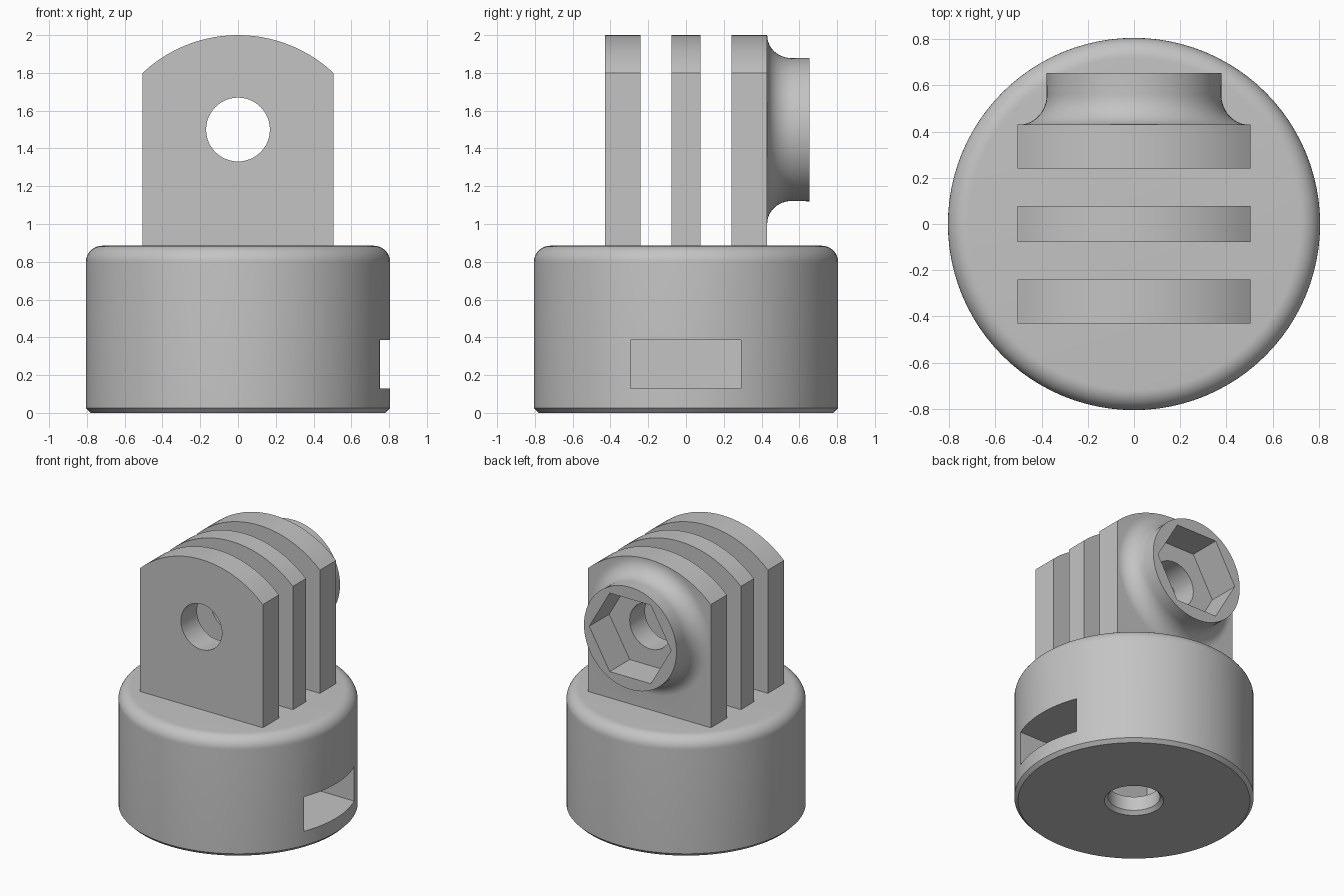
import bpy, bmesh
from math import sin, cos, pi, radians, sqrt
from mathutils import Matrix

if "Cube" in bpy.data.objects:
    bpy.data.objects.remove(bpy.data.objects["Cube"], do_unlink=True)

grey = bpy.data.materials.new("plain grey")
grey.use_nodes = True
COLOUR = (0.55, 0.55, 0.55, 1)
grey.diffuse_color = COLOUR
grey.node_tree.nodes["Principled BSDF"].inputs["Base Color"].default_value = COLOUR

HINGE_Z = 1.5
# Stands a z-axis shape up so that it points to the back at hinge height
TO_BACK = Matrix.Translation((0, 0, HINGE_Z)) @ Matrix.Rotation(radians(-90), 4, 'X')


def finish(name, bm, matrix=Matrix()):
    bmesh.ops.transform(bm, matrix=matrix, verts=bm.verts)
    bmesh.ops.recalc_face_normals(bm, faces=bm.faces)
    mesh = bpy.data.meshes.new(name)
    bm.to_mesh(mesh)
    bm.free()
    mesh.materials.append(grey)
    obj = bpy.data.objects.new(name, mesh)
    bpy.context.collection.objects.link(obj)
    return obj


def lathe(name, profile, sides, matrix=Matrix()):
    """Closed solid of revolution from (radius, height) points."""
    bm = bmesh.new()
    rings = [[bm.verts.new((r * cos(2 * pi * i / sides), r * sin(2 * pi * i / sides), z))
              for i in range(sides)] for r, z in profile]
    for low, high in zip(rings, rings[1:]):
        for i in range(sides):
            j = (i + 1) % sides
            bm.faces.new((low[i], low[j], high[j], high[i]))
    bm.faces.new(rings[0])
    bm.faces.new(rings[-1])
    return finish(name, bm, matrix)


def box(name, low, high):
    bm = bmesh.new()
    bmesh.ops.create_cube(bm, size=1)
    for v in bm.verts:
        v.co = [a if c < 0 else b for a, b, c in zip(low, high, v.co)]
    return finish(name, bm)


def combine(target, tool, operation='DIFFERENCE'):
    tool.hide_render = True
    mod = target.modifiers.new("combine", 'BOOLEAN')
    mod.operation, mod.solver, mod.object = operation, 'EXACT', tool
    bpy.context.view_layer.objects.active = target
    bpy.ops.object.modifier_apply(modifier=mod.name)
    bpy.data.objects.remove(tool, do_unlink=True)


def smooth(obj):
    bpy.ops.object.select_all(action='DESELECT')
    obj.select_set(True)
    bpy.context.view_layer.objects.active = obj
    bpy.ops.object.shade_smooth_by_angle(angle=radians(25))


# Round base: chamfered bottom, rounded top edge
R, TOP, ROUND = 0.806, 0.885, 0.088
profile = [(R - 0.025, 0), (R, 0.025)]
for i in range(11):
    a = i * pi / 20
    profile.append((R - ROUND + ROUND * cos(a), TOP - ROUND + ROUND * sin(a)))
base = lathe("base", profile, 96)

# Side slot for a nut, and the chamfered screw hole below it
combine(base, box("slot_cutter", (-0.36, -0.295, 0.13), (1, 0.292, 0.385)))
combine(base, lathe("screw_cutter", [(0.22, -0.02), (0.175, 0.025), (0.175, 0.2)], 48))


def hinge_plate(name, y0, y1):
    """Upright plate with an arched top."""
    half, shoulder, peak = 0.505, 1.8, 2.0
    rise = peak - shoulder
    radius = (half ** 2 + rise ** 2) / (2 * rise)
    outline = [(-half, TOP - 0.02), (half, TOP - 0.02)]
    for i in range(25):
        x = half * (1 - i / 12)
        outline.append((x, peak - radius + sqrt(radius ** 2 - x * x)))
    bm = bmesh.new()
    face = bm.faces.new([bm.verts.new((x, y0, z)) for x, z in outline])
    side = bmesh.ops.extrude_face_region(bm, geom=[face])
    moved = [v for v in side["geom"] if isinstance(v, bmesh.types.BMVert)]
    bmesh.ops.translate(bm, vec=(0, y1 - y0, 0), verts=moved)
    return finish(name, bm)


front_plate = hinge_plate("front_hinge_plate", -0.43, -0.24)
middle_plate = hinge_plate("middle_hinge_plate", -0.077, 0.077)
back_plate = hinge_plate("back_hinge_plate", 0.24, 0.43)

# Round boss flaring into the back plate, with a hexagonal nut recess
BOSS, FLARE = 0.38, 0.12
profile = [(BOSS + FLARE - 0.002, 0.4)]
for i in range(13):
    a = i * pi / 24
    profile.append((BOSS + FLARE - 0.002 - FLARE * sin(a),
                    0.43 + 0.13 * (1 - cos(a))))
profile.append((BOSS, 0.655))
combine(back_plate, lathe("boss", profile, 72, TO_BACK), 'UNION')
combine(back_plate, lathe("hex_cutter", [(0.337, 0.42), (0.337, 0.8)], 6, TO_BACK))

# Bolt hole through all hinge plates
for plate in (front_plate, middle_plate, back_plate):
    combine(plate, lathe("bolt_cutter", [(0.169, -1), (0.169, 1)], 48, TO_BACK))

for part in (base, front_plate, middle_plate, back_plate):
    smooth(part)
